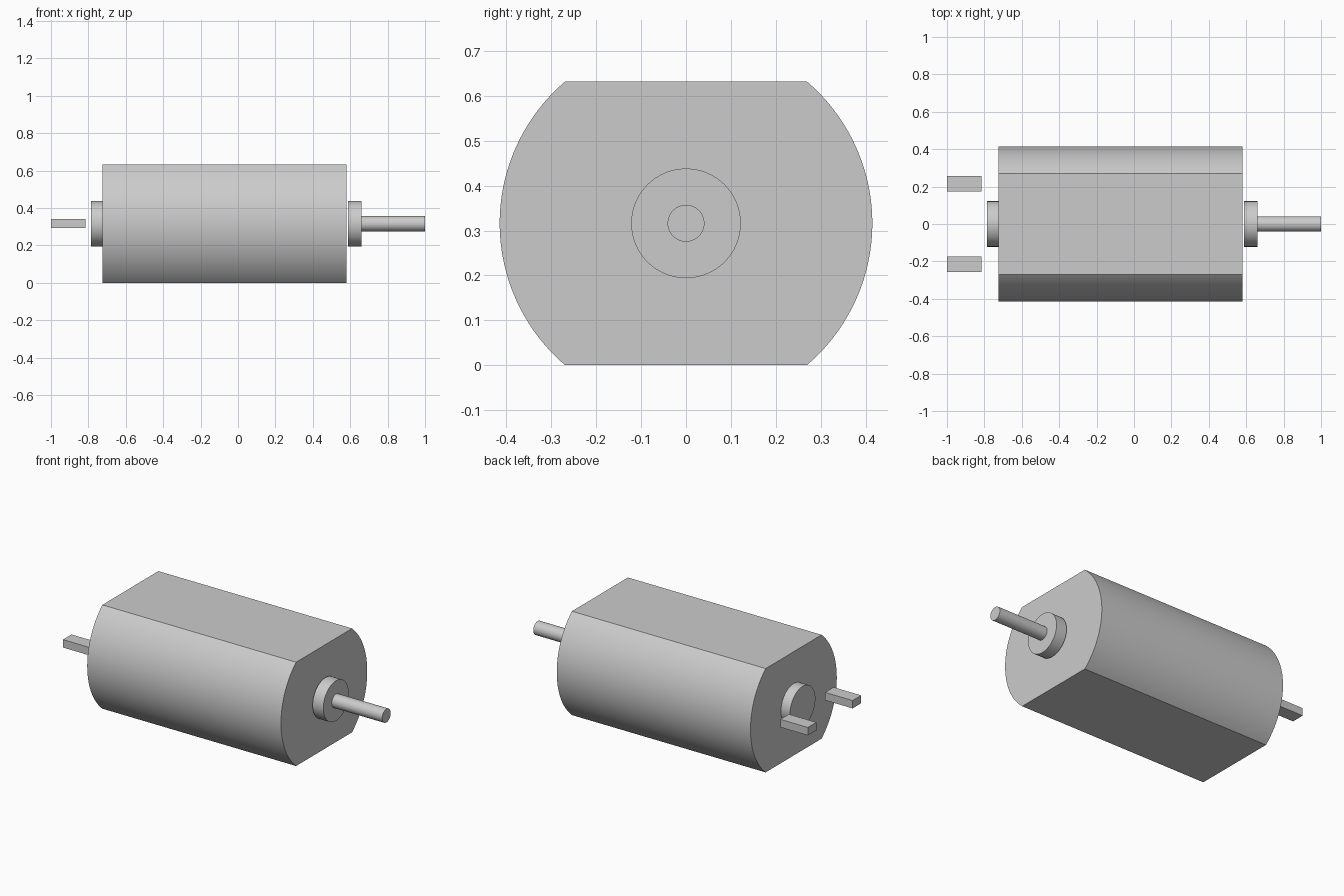
import bpy, bmesh, math
from mathutils import Vector

cube = bpy.data.objects.get("Cube")
if cube:
    bpy.data.objects.remove(cube, do_unlink=True)

AXIS_Z = 0.316      # height of the motor axis, also half the body height
BODY_R = 0.415

metal = bpy.data.materials.new("light grey metal")
metal.use_nodes = True
GREY = (0.6, 0.6, 0.6, 1)
metal.diffuse_color = GREY
metal.node_tree.nodes["Principled BSDF"].inputs["Base Color"].default_value = GREY


def extrude_x(name, outline, x0, x1):
    """Extrude a closed (y, z) outline, relative to the axis, from x0 to x1."""
    bm = bmesh.new()
    cap = bm.faces.new([bm.verts.new((x0, y, z + AXIS_Z)) for y, z in outline])
    grown = bmesh.ops.extrude_face_region(bm, geom=[cap], use_keep_orig=True)
    verts = [g for g in grown["geom"] if isinstance(g, bmesh.types.BMVert)]
    bmesh.ops.translate(bm, verts=verts, vec=Vector((x1 - x0, 0, 0)))
    bmesh.ops.recalc_face_normals(bm, faces=bm.faces)
    mesh = bpy.data.meshes.new(name)
    bm.to_mesh(mesh)
    bm.free()
    mesh.materials.append(metal)
    obj = bpy.data.objects.new(name, mesh)
    bpy.context.collection.objects.link(obj)
    bpy.ops.object.select_all(action="DESELECT")
    obj.select_set(True)
    bpy.context.view_layer.objects.active = obj
    bpy.ops.object.shade_smooth_by_angle(angle=math.radians(25))
    return obj


def arc(radius, start, end, steps):
    angles = [start + (end - start) * i / steps for i in range(steps + 1)]
    return [(radius * math.cos(a), radius * math.sin(a)) for a in angles]


def circle(radius, sides=64):
    return arc(radius, 0, math.tau, sides)[:-1]


# Can: a round body cut flat on the top and bottom
flat = math.asin(AXIS_Z / BODY_R)
can = arc(BODY_R, -flat, flat, 40) + arc(BODY_R, math.pi - flat, math.pi + flat, 40)
extrude_x("motor_can", can, -0.725, 0.58)

# Bearing bosses and output shaft
extrude_x("front_bearing", circle(0.122), 0.588, 0.66)
extrude_x("rear_bearing", circle(0.122), -0.786, -0.725)
extrude_x("output_shaft", circle(0.041, 48), 0.655, 1.0)

# Flat terminals at the rear
for side, name in ((1, "back_terminal"), (-1, "front_terminal")):
    y0, y1 = side * 0.174, side * 0.256
    bar = [(y0, -0.022), (y1, -0.022), (y1, 0.026), (y0, 0.026)]
    extrude_x(name, bar, -1.0, -0.815)
